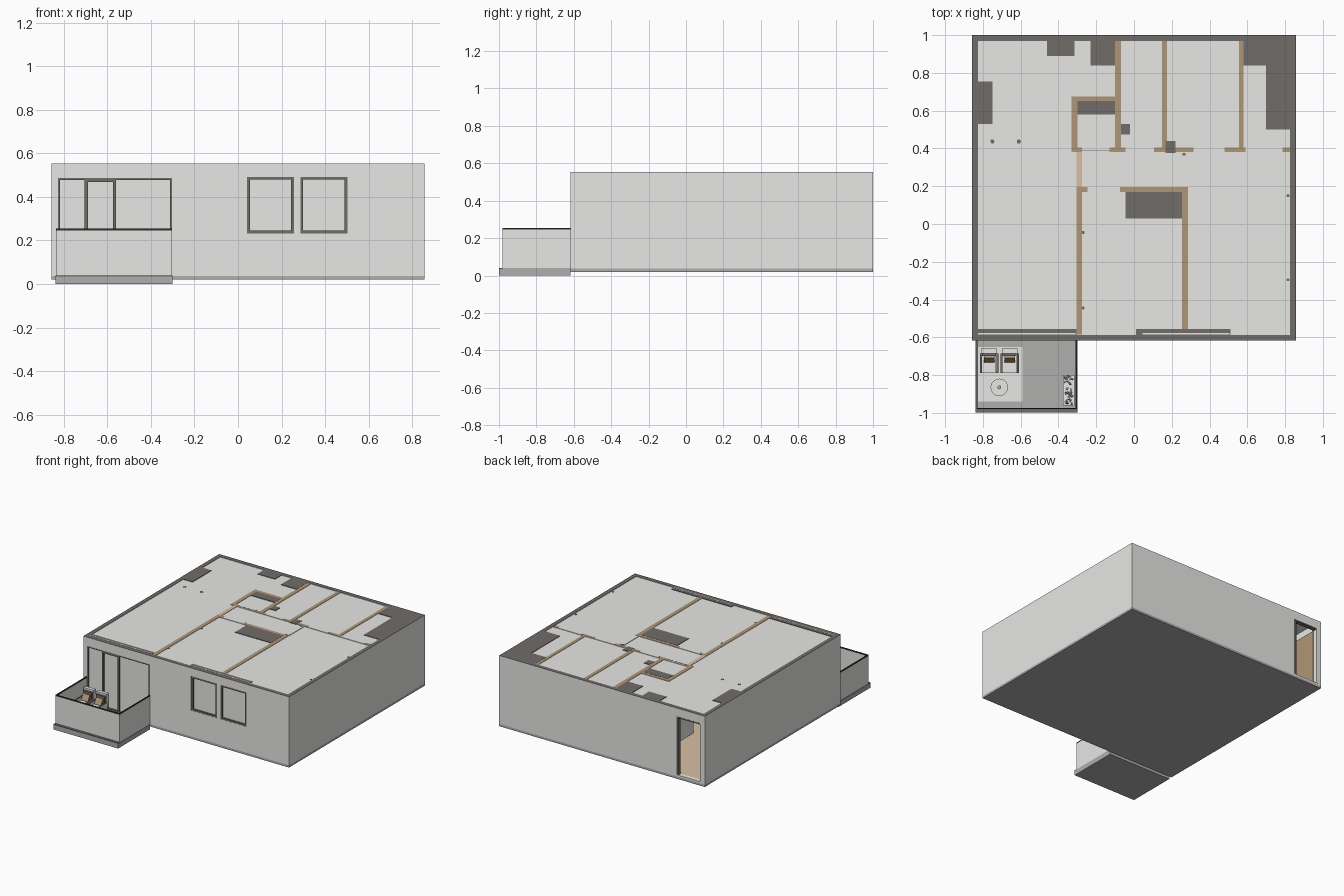
import bpy
from math import pi
import random

random.seed(4)
cube = bpy.data.objects.get("Cube")
if cube:
    bpy.data.objects.remove(cube)


def material(name, r, g, b):
    m = bpy.data.materials.new(name)
    m.use_nodes = True
    m.diffuse_color = (r, g, b, 1)
    m.node_tree.nodes["Principled BSDF"].inputs["Base Color"].default_value = (r, g, b, 1)
    return m


LIGHT = material("light plaster", .8, .8, .785)
DARK = material("dark wall section", .165, .15, .138)
GREY = material("concrete grey", .43, .425, .42)
TAN = material("tan wood", .43, .305, .175)
BLACK = material("charcoal metal", .03, .03, .028)
PALE = material("pale wood", .69, .53, .37)


def box(name, x0, x1, y0, y1, z0, z1, mat, top=None):
    """Axis-aligned block, optionally with its own colour on the top face."""
    bpy.ops.mesh.primitive_cube_add(size=1, location=((x0 + x1) / 2, (y0 + y1) / 2, (z0 + z1) / 2))
    ob = bpy.context.object
    ob.name = name
    ob.scale = (x1 - x0, y1 - y0, z1 - z0)
    bpy.ops.object.transform_apply(location=False, rotation=False, scale=True)
    ob.data.materials.append(mat)
    if top:
        ob.data.materials.append(top)
        for f in ob.data.polygons:
            f.material_index = int(f.normal.z > .5)
    return ob


def disc(name, x, y, z0, z1, r, mat, sides=24):
    bpy.ops.mesh.primitive_cylinder_add(vertices=sides, radius=r, depth=z1 - z0, location=(x, y, (z0 + z1) / 2))
    ob = bpy.context.object
    ob.name = name
    ob.data.materials.append(mat)


def pierced_wall(name, x0, x1, y0, y1, openings):
    """Wall along x, built as piers, sills and lintels around its openings."""
    x = x0
    for a, b, low, high in openings:
        box(name + "_pier", x, a, y0, y1, BASE, TOP, LIGHT, DARK)
        if low > BASE:
            box(name + "_sill", a, b, y0, y1, BASE, low, LIGHT)
        box(name + "_lintel", a, b, y0, y1, high, TOP, LIGHT, DARK)
        x = b
    box(name + "_pier", x, x1, y0, y1, BASE, TOP, LIGHT, DARK)


def frame(name, a, b, low, high, y0, y1, t, mat):
    """Rectangular frame facing along y."""
    box(name + "_post", a, a + t, y0, y1, low, high, mat)
    box(name + "_post", b - t, b, y0, y1, low, high, mat)
    box(name + "_head", a + t, b - t, y0, y1, high - t, high, mat)
    box(name + "_foot", a + t, b - t, y0, y1, low, low + t, mat)


BASE, TOP, CEIL = .045, .553, .549
W, FRONT, BACK, T = .857, -.617, 1.0, .03

# Foundation and floor
box("foundation_slab", -W, W, FRONT, BACK, .02, .037, GREY)
box("floor_screed", -W, W, FRONT, BACK, .037, .045, LIGHT)
box("wood_floor", -W + T, W - T, FRONT + T, BACK - T, .045, .05, PALE)

# Outer walls
windows = [(.042, .257, .233, .492), (.286, .502, .233, .492)]
terrace = (-.827, -.303, .05, .487)
entry = (-.83, -.62, .05, .49)
box("right_wall", -W, -W + T, FRONT + T, BACK - T, BASE, TOP, LIGHT, DARK)
box("left_wall", W - T, W, FRONT + T, BACK - T, BASE, TOP, LIGHT, DARK)
pierced_wall("front_wall", -W, W, FRONT, FRONT + T, [terrace] + windows)
pierced_wall("back_wall", -W, W, BACK - T, BACK, [entry])

# Windows and balcony door
for a, b, low, high in windows:
    frame("window_frame", a, b, low, high, FRONT + .001, FRONT + .025, .013, DARK)
    box("window_pane", a, b, FRONT + .012, FRONT + .018, low, high, LIGHT)
a, b, low, high = terrace
frame("balcony_door_frame", a, b, low, high, FRONT + .001, FRONT + .025, .01, DARK)
box("balcony_door_pane", a, b, FRONT + .012, FRONT + .018, low, high, LIGHT)
frame("balcony_door_leaf", -.704, -.56, low, high - .005, FRONT + .002, FRONT + .024, .014, DARK)

# Entrance frame and open door
a, b, low, high = entry
box("entry_post", b - .014, b, BACK - T, BACK + .001, low, high, DARK)
box("entry_post", a, a + .012, BACK - T, BACK + .001, low, high, LIGHT)
box("entry_head", a, b, BACK - T, BACK + .001, high - .01, high, DARK)
box("entry_door_leaf", -.824, -.815, .77, .965, .05, .48, TAN)

# Ceiling
box("ceiling", -W + T, W - T, FRONT + T, BACK - T, CEIL - .01, CEIL, LIGHT)

# Inner walls
for x0, x1, y0, y1 in [
        (-.305, -.275, -.585, .17), (.255, .285, -.585, .17), (-.305, .285, .17, .195),
        (-.33, .825, .38, .405), (-.33, -.3, .405, .65), (-.33, -.1, .65, .675),
        (-.1, -.07, .405, .97), (.147, .175, .405, .97), (.555, .58, .405, .97)]:
    box("inner_wall", x0, x1, y0, y1, .05, TOP - .001, LIGHT, TAN)

# Door heads
for a, b, y in [(-.275, -.13, .38), (-.045, .105, .38), (.315, .48, .38), (.59, .785, .38), (-.245, -.075, .17)]:
    box("door_head", a, b, y - .001, y + .026, TOP - .002, TOP, LIGHT)
box("door_leaf_edge", -.275, -.13, .389, .393, TOP - .002, TOP + .001, DARK)
box("hall_door_head", -.305, -.275, .195, .38, .48, TOP - .001, PALE)
box("side_door_head", .255, .288, .2, .375, .48, TOP, LIGHT)
box("side_door_latch", .257, .272, .363, .375, TOP, TOP + .001, DARK)

# Fitted cupboards, shafts and curtain boxes reaching the ceiling
for x0, x1, y0, y1 in [
        (-.46, -.315, .89, .97), (-.23, -.1, .84, .97), (-.827, -.75, .53, .755),
        (.58, .827, .84, .97), (.7, .827, .5, .84), (-.3, -.1, .58, .65),
        (-.07, -.02, .475, .53), (.167, .22, .375, .44), (-.045, .255, .03, .17),
        (.01, .51, -.587, -.555), (-.827, -.305, -.587, -.555)]:
    box("cupboard", x0, x1, y0, y1, .45, TOP, DARK)
for x0, x1 in [(-.827, -.31), (.045, .505)]:
    box("curtain_track", x0, x1, -.584, -.578, TOP, TOP + .001, LIGHT)
for x, y, r in [(-.75, .437, .011), (-.61, .437, .011), (-.27, -.045, .008),
                (-.27, -.445, .008), (.815, .15, .008), (.815, -.295, .008)]:
    disc("ceiling_lamp", x, y, CEIL - .01, CEIL + .002, r, DARK, 12)

# Balcony slab, parapet and rail
L, R, F = -.835, -.302, -.98
box("balcony_slab", L - .003, R + .002, -.999, FRONT, 0, .035, GREY)
box("balcony_slab_lip", L - .003, R + .002, -.999, F, .035, .04, DARK)
box("balcony_floor", L, R, F, FRONT, .035, .04, GREY)
for name, x0, x1, y0, y1 in [("front", L, R, F, F + .007), ("right", L, L + .007, F + .007, FRONT),
                             ("left", R - .007, R, F + .007, FRONT)]:
    box(name + "_parapet", x0, x1, y0, y1, .04, .246, LIGHT)
    box(name + "_rail", x0, x1, y0, y1, .246, .255, BLACK)
box("balcony_rug", -.827, -.59, -.94, -.65, .04, .044, LIGHT)

# Armchairs
for cx in (-.767, -.658):
    box("chair_base", cx - .04, cx + .04, -.785, -.67, .06, .1, LIGHT)
    box("chair_seat", cx - .037, cx + .037, -.788, -.69, .1, .125, LIGHT)
    box("chair_back", cx - .042, cx + .042, -.685, -.658, .1, .205, LIGHT)
    box("chair_back_cushion", cx - .037, cx + .037, -.7, -.685, .125, .19, DARK)
    for side in (-1, 1):
        x = cx + side * .044
        box("chair_arm", x - .005, x + .005, -.79, -.685, .045, .145, LIGHT, DARK)
    pillow = box("chair_pillow", cx - .028, cx + .028, -.722, -.708, .125, .175, TAN)
    pillow.rotation_euler.x = -.5

# Round table
disc("table_foot", -.713, -.865, .044, .05, .025, DARK)
disc("table_stem", -.713, -.865, .05, .12, .006, DARK, 12)
disc("table_top", -.713, -.865, .12, .126, .046, LIGHT, 32)
disc("table_bowl", -.713, -.865, .126, .135, .01, GREY, 12)

# Planter with foliage
box("planter", -.375, -.315, -.96, -.8, .04, .1, LIGHT)
for i in range(30):
    x, y = random.uniform(-.368, -.322), random.uniform(-.953, -.807)
    leaf = box("planter_leaf", x - .006, x + .006, y - .003, y + .003, .095, random.uniform(.105, .125),
               random.choice((LIGHT, LIGHT, GREY, TAN)))
    leaf.rotation_euler = (random.uniform(-.3, .3), random.uniform(-.3, .3), random.uniform(0, pi))
